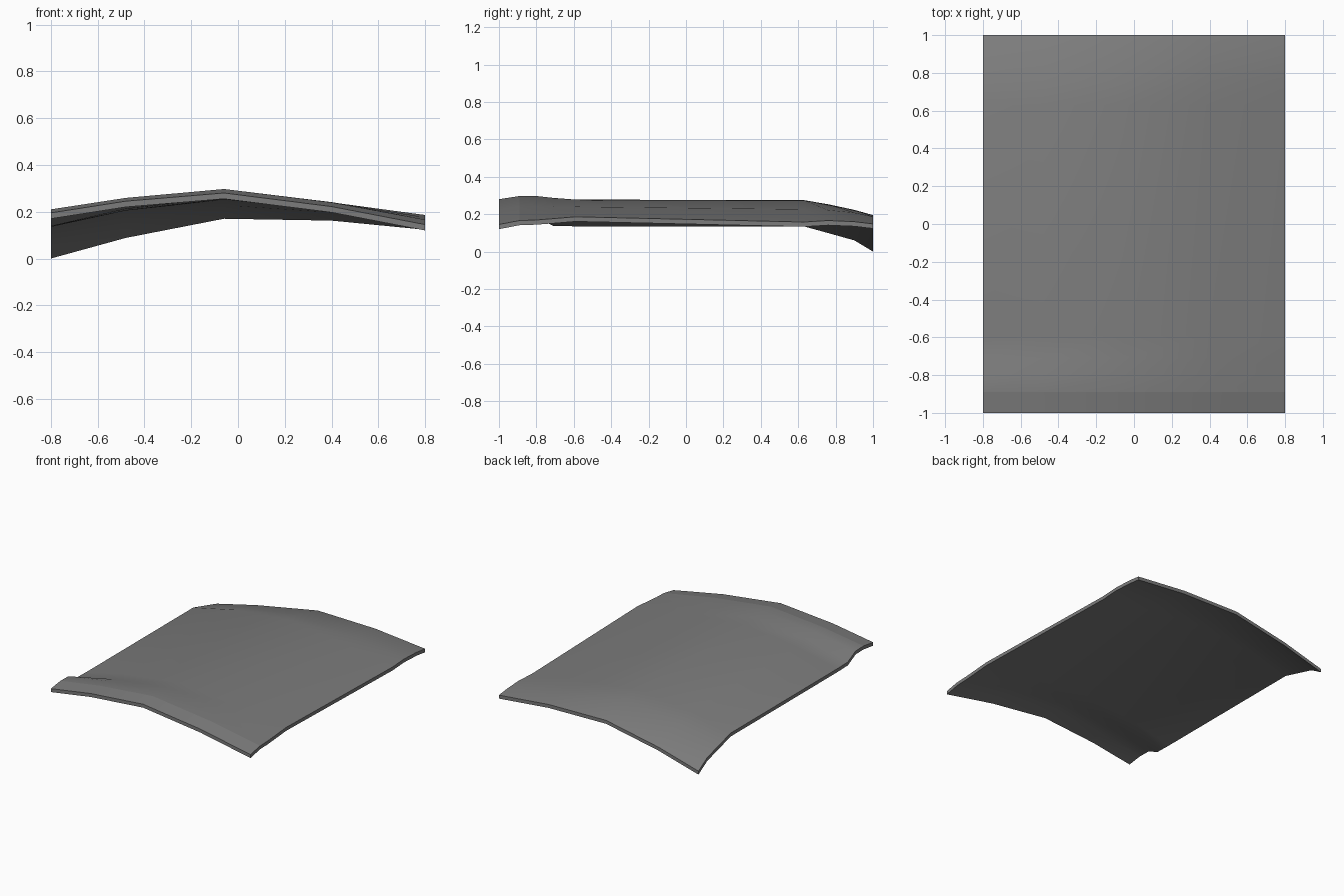
import bpy, bmesh

if "Cube" in bpy.data.objects:
    bpy.data.objects.remove(bpy.data.objects["Cube"])

# Thin creased panel: heights of the top skin along x, one section per y
XS = (-0.8, -0.48, -0.06, 0.4, 0.8)
SECTIONS = {
    -1.00: (0.195, 0.245, 0.280, 0.222, 0.145),
    -0.89: (0.210, 0.259, 0.297, 0.240, 0.166),
    -0.80: (0.208, 0.259, 0.297, 0.241, 0.169),
    -0.71: (0.163, 0.237, 0.287, 0.240, 0.176),
    -0.59: (0.160, 0.230, 0.278, 0.240, 0.186),
    0.63: (0.160, 0.230, 0.275, 0.226, 0.158),
    0.76: (0.124, 0.195, 0.253, 0.222, 0.166),
    0.90: (0.085, 0.160, 0.223, 0.208, 0.160),
    1.00: (0.025, 0.113, 0.195, 0.187, 0.148),
}
THICK = 0.025

bm = bmesh.new()


def skin(drop):
    return [[bm.verts.new((x, y, z - drop)) for x, z in zip(XS, row)]
            for y, row in SECTIONS.items()]


# Top and bottom skins
top, low = skin(0), skin(THICK)
for g in (top, low):
    for a, b in zip(g, g[1:]):
        for i in range(len(XS) - 1):
            bm.faces.new((a[i], a[i + 1], b[i + 1], b[i]))


# Rim joining the skins
def border(g):
    return (g[0] + [r[-1] for r in g[1:-1]] + g[-1][::-1]
            + [r[0] for r in g[-2:0:-1]])


t, l = border(top), border(low)
for i in range(len(t)):
    j = (i + 1) % len(t)
    bm.faces.new((t[i], l[i], l[j], t[j]))
bmesh.ops.recalc_face_normals(bm, faces=bm.faces)

# Hard crease behind the front lip
for a, b in zip(top[1], top[1][1:]):
    bm.edges.get((a, b)).smooth = False

mesh = bpy.data.meshes.new("curved_panel")
bm.to_mesh(mesh)
bm.free()
panel = bpy.data.objects.new("curved_panel", mesh)
bpy.context.collection.objects.link(panel)
bpy.context.view_layer.objects.active = panel
panel.select_set(True)
bpy.ops.object.shade_smooth_by_angle(keep_sharp_edges=True)

# Dark grey
mat = bpy.data.materials.new("dark_grey")
mat.diffuse_color = (0.2, 0.2, 0.2, 1)
mat.use_nodes = True
mat.node_tree.nodes["Principled BSDF"].inputs["Base Color"].default_value = mat.diffuse_color
mesh.materials.append(mat)
